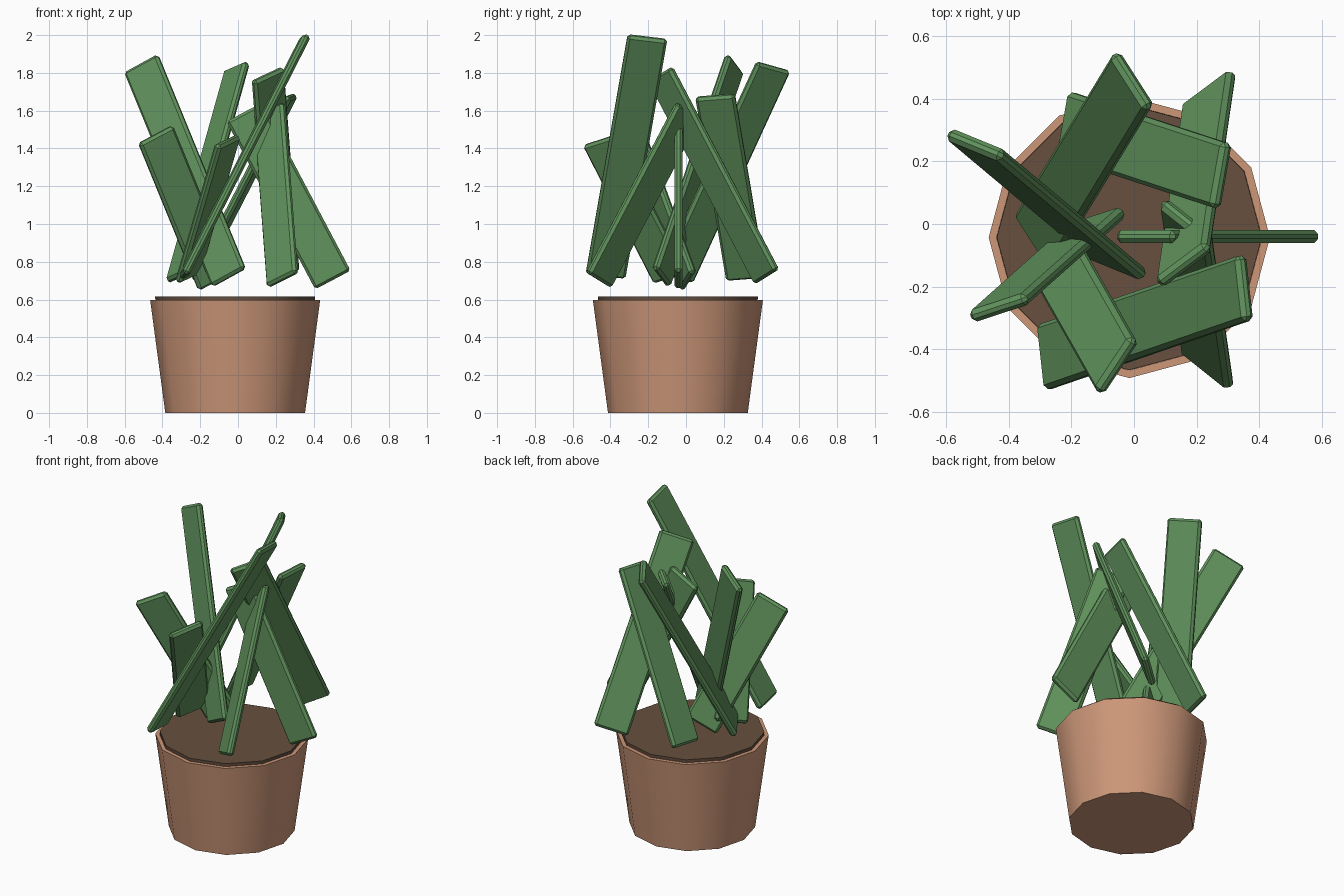
import bpy, bmesh, math
from mathutils import Vector, Matrix

cube = bpy.data.objects.get("Cube")
if cube:
    bpy.data.objects.remove(cube, do_unlink=True)


def material(name, rgb):
    m = bpy.data.materials.new(name)
    m.use_nodes = True
    m.diffuse_color = (*rgb, 1)
    m.node_tree.nodes["Principled BSDF"].inputs["Base Color"].default_value = (*rgb, 1)
    return m


terracotta = material("terracotta", (0.61, 0.31, 0.19))
soil_brown = material("soil brown", (0.135, 0.08, 0.05))
leaf_green = material("leaf green", (0.12, 0.295, 0.11))


def add_object(name, bm, mat):
    bmesh.ops.recalc_face_normals(bm, faces=bm.faces)
    mesh = bpy.data.meshes.new(name)
    bm.to_mesh(mesh)
    bm.free()
    mesh.materials.append(mat)
    ob = bpy.data.objects.new(name, mesh)
    bpy.context.collection.objects.link(ob)
    return ob


def lathe(name, profile, mat, sides=12):
    """Closed turned solid from (radius, height) rings, smooth on its sides."""
    bm = bmesh.new()
    rings = []
    for r, z in profile:
        angles = [2 * math.pi * i / sides for i in range(sides)]
        rings.append([bm.verts.new((r * math.cos(a), r * math.sin(a), z)) for a in angles])
    for low, high in zip(rings, rings[1:]):
        for i in range(sides):
            j = (i + 1) % sides
            bm.faces.new((low[i], low[j], high[j], high[i]))
    bm.faces.new(rings[0])
    bm.faces.new(rings[-1])
    ob = add_object(name, bm, mat)
    ob.location = (-0.015, -0.043, 0)
    bpy.ops.object.select_all(action="DESELECT")
    bpy.context.view_layer.objects.active = ob
    ob.select_set(True)
    bpy.ops.object.shade_smooth_by_angle(angle=math.radians(40))
    return ob


def leaf(name, bottom, top, across, width=0.212, thick=0.042):
    """Chamfered slat from bottom to top, its broad side along across."""
    bottom, top, across = Vector(bottom), Vector(top), Vector(across)
    axis = top - bottom
    length = axis.length + 0.01
    axis.normalize()
    side = (across - axis * across.dot(axis)).normalized()
    face = axis.cross(side)
    bm = bmesh.new()
    bmesh.ops.create_cube(bm, size=1)
    bmesh.ops.scale(bm, vec=(width, thick, length), verts=bm.verts)
    bmesh.ops.bevel(bm, geom=bm.edges[:], offset=0.014, segments=1,
                    affect="EDGES", clamp_overlap=True)
    ob = add_object(name, bm, leaf_green)
    turn = Matrix((side, -face, axis)).transposed()
    if turn.determinant() < 0:
        turn = Matrix((side, face, axis)).transposed()
    ob.matrix_world = Matrix.Translation((bottom + top) / 2) @ turn.to_4x4()


# Pot with a raised disc of soil
lathe("pot", [(0.37, 0), (0.45, 0.597), (0.425, 0.597), (0.42, 0.57)], terracotta)
lathe("soil", [(0.42, 0.571), (0.424, 0.616)], soil_brown)

# Leaves: bottom centre, top centre, direction across the blade
leaf("leaf_right_back", (-0.05, -0.13, 0.72), (-0.51, 0.255, 1.845), (-0.18, 0.075, -0.09))
leaf("leaf_right_front", (-0.12, 0.01, 0.70), (-0.435, -0.27, 1.47), (-0.18, -0.06, -0.09))
leaf("leaf_back_tall", (-0.315, -0.05, 0.72), (-0.005, 0.46, 1.83), (0.11, -0.165, 0.055))
leaf("leaf_front_tall", (-0.285, -0.425, 0.73), (0.355, -0.205, 1.985), (0.02, -0.2, 0.02))
leaf("leaf_left_back", (0.24, 0.425, 0.725), (0.158, -0.133, 1.79), (0.155, 0.11, 0.085))
leaf("leaf_left_front", (0.235, -0.46, 0.707), (0.167, 0.01, 1.60), (0.155, -0.12, 0.085))
leaf("leaf_left", (0.50, -0.04, 0.708), (0.035, -0.04, 1.588), (0.185, 0, 0.1))
leaf("leaf_back_low", (-0.215, 0.317, 0.715), (0.28, 0.155, 1.675), (0.035, 0.2, 0.015))
leaf("leaf_front_low", (-0.265, -0.085, 0.72), (-0.055, -0.455, 1.44), (0.11, 0.165, 0.055))
